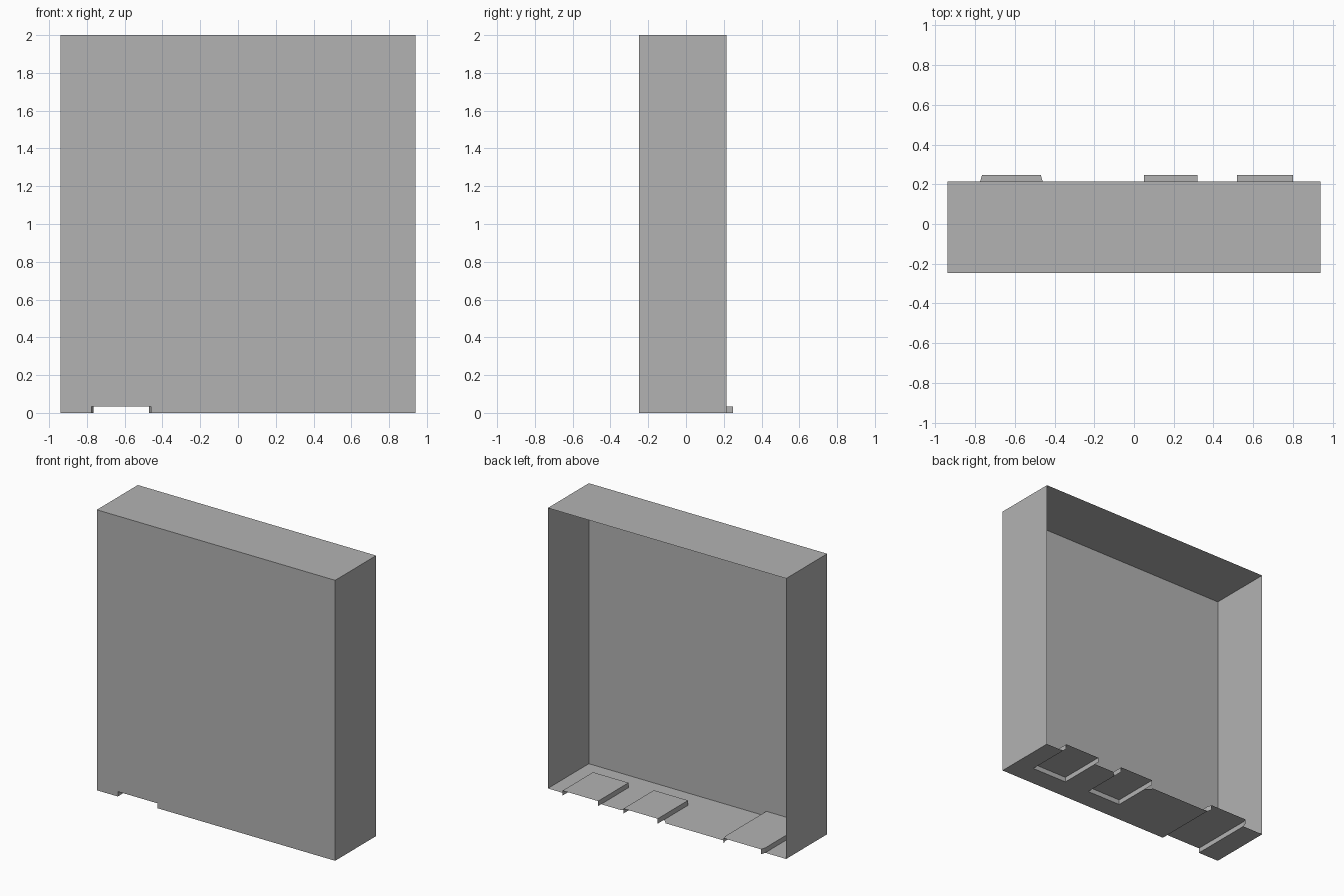
import bpy
import bmesh

if "Cube" in bpy.data.objects:
    bpy.data.objects.remove(bpy.data.objects["Cube"], do_unlink=True)

# One plain grey for everything
grey = bpy.data.materials.new("plain_grey")
grey.use_nodes = True
colour = (0.45, 0.45, 0.45, 1)
grey.diffuse_color = colour
grey.node_tree.nodes["Principled BSDF"].inputs["Base Color"].default_value = colour

W, F, B, H = 0.94, -0.248, 0.214, 2.0   # half width, front, back, height
LIP, RISE = 0.248, 0.035                # back end of the tabs, tab height
NL, NR = -0.46, -0.775                  # sides of the through channel
PF = -0.095                             # front end of the closed pockets
POCKETS = {"left_pocket": (0.52, 0.80), "middle_pocket": (0.05, 0.32)}


def sheet(name, polygons):
    """Thin open surface made of flat polygons."""
    bm = bmesh.new()
    for points in polygons:
        bm.faces.new([bm.verts.new(p) for p in points])
    bmesh.ops.remove_doubles(bm, verts=bm.verts, dist=0.0001)
    mesh = bpy.data.meshes.new(name)
    bm.to_mesh(mesh)
    bm.free()
    mesh.materials.append(grey)
    obj = bpy.data.objects.new(name, mesh)
    bpy.context.collection.objects.link(obj)
    return obj


def side(x, outward):
    points = [(x, F, 0), (x, B, 0), (x, B, H), (x, F, H)]
    return points if outward > 0 else points[::-1]


# Shell, open at the back
sheet("front_wall", [[(-W, F, 0), (NR, F, 0), (NR, F, RISE), (NL, F, RISE),
                      (NL, F, 0), (W, F, 0), (W, F, H), (-W, F, H)]])
sheet("left_wall", [side(W, 1)])
sheet("right_wall", [side(-W, -1)])
sheet("top_panel", [[(-W, F, H), (W, F, H), (W, B, H), (-W, B, H)]])

# Floor, cut out around the pockets and split by the channel
main = [(W, F), (NL, F), (NL, B)]
for name, cut in (("middle_pocket", 0.04), ("left_pocket", 0)):
    a, b = POCKETS[name]
    main += [(a - cut, B), (a, B - cut), (a, PF), (b, PF), (b, B - cut), (b + cut, B)]
main.append((W, B))
strip = [(NR, F), (-W, F), (-W, B), (NR, B)]
# Drop repeated corners where there is no chamfer
floor = [list(dict.fromkeys((x, y, 0) for x, y in outline)) for outline in (main, strip)]
sheet("floor", floor)


def raised_tab(name, a, b, front, taper, closed):
    """Raised plate with side skirts, running out past the back edge."""
    right = [(a, front), (a, B), (a + taper, LIP)]
    left = [(b, front), (b, B), (b - taper, LIP)]
    polygons = [[(x, y, RISE) for x, y in right + left[::-1]]]
    for path in (right, left[::-1]):
        for p, q in zip(path, path[1:]):
            polygons.append([(*p, 0), (*q, 0), (*q, RISE), (*p, RISE)])
    if closed:
        polygons.append([(a, front, 0), (b, front, 0), (b, front, RISE), (a, front, RISE)])
    sheet(name, polygons)


for name, (a, b) in POCKETS.items():
    raised_tab(name, a, b, PF, 0, True)
raised_tab("through_channel", NR, NL, F, 0.01, False)
